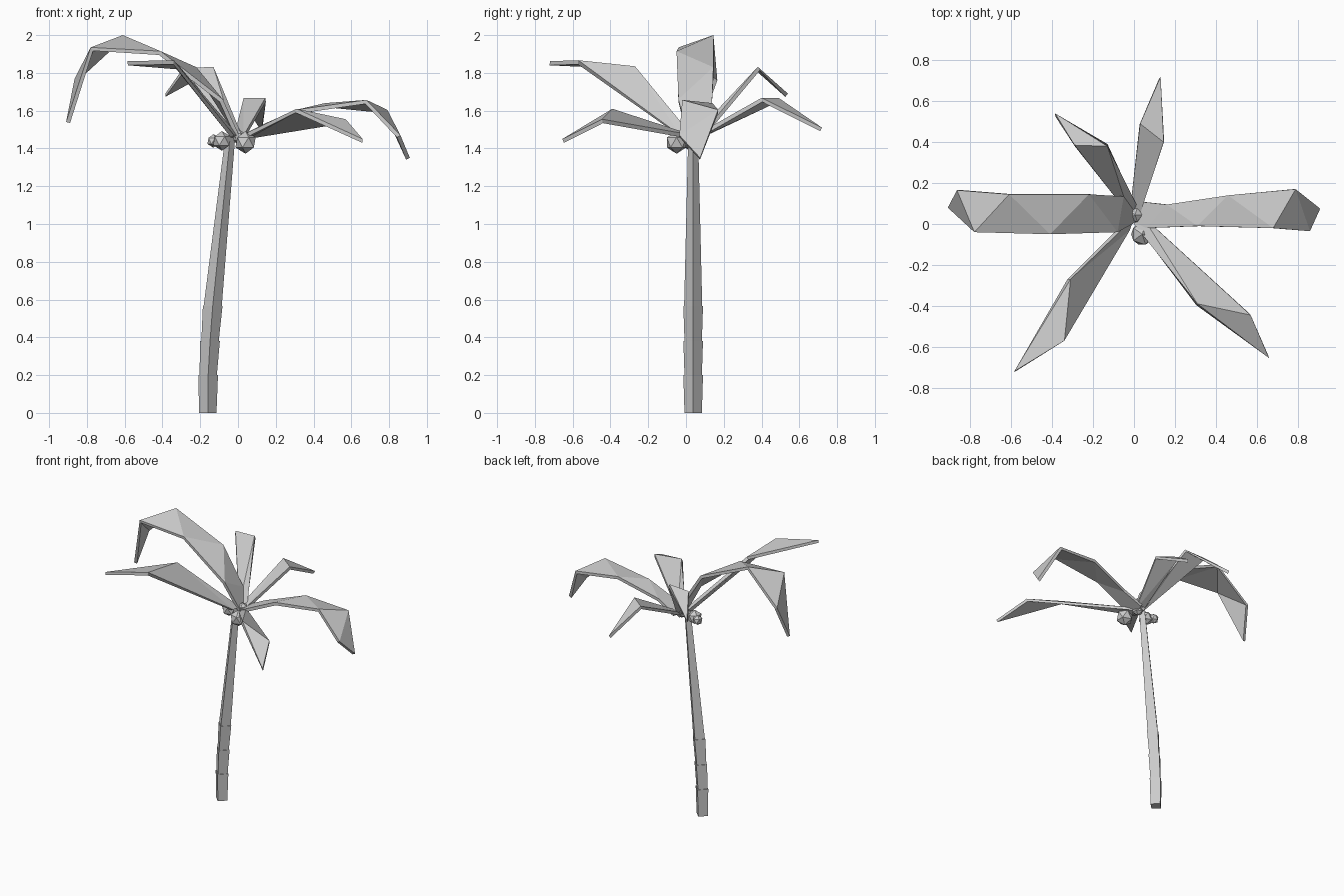
import bpy, bmesh
from mathutils import Vector


def new_object(name, bm):
    mesh = bpy.data.meshes.new(name)
    bm.to_mesh(mesh)
    bm.free()
    obj = bpy.data.objects.new(name, mesh)
    bpy.context.collection.objects.link(obj)
    return obj


def trunk_segment(name, low, high):
    """Four-sided tapered segment; each end is (x, y, z, radius)."""
    bm = bmesh.new()
    rings = []
    for x, y, z, r in (low, high):
        rings.append([bm.verts.new((x + dx * r, y + dy * r, z))
                      for dx, dy in ((1, 0), (0, 1), (-1, 0), (0, -1))])
    a, b = rings
    for i in range(4):
        j = (i + 1) % 4
        bm.faces.new((a[i], a[j], b[j], b[i]))
    bm.faces.new(a[::-1])
    bm.faces.new(b)
    return new_object(name, bm)


def frond(name, points):
    """Folded leaf: a zigzag strip of triangles with a little thickness."""
    bm = bmesh.new()
    v = [bm.verts.new(p) for p in points]
    for i in range(len(v) - 2):
        tri = (v[i], v[i + 1], v[i + 2])
        bm.faces.new(tri if i % 2 == 0 else tri[::-1])
    bm.normal_update()
    if sum(f.normal.z * f.calc_area() for f in bm.faces) < 0:
        bmesh.ops.reverse_faces(bm, faces=bm.faces[:])
    obj = new_object(name, bm)
    mod = obj.modifiers.new("thickness", 'SOLIDIFY')
    mod.thickness = 0.022
    mod.offset = -1
    return obj


# Leaning trunk with stepped lower segments
trunk_segment("trunk_base", (-0.16, 0.038, 0, 0.046), (-0.158, 0.038, 0.2, 0.052))
trunk_segment("trunk_lower", (-0.158, 0.038, 0.2, 0.046), (-0.148, 0.038, 0.38, 0.052))
trunk_segment("trunk_middle", (-0.148, 0.038, 0.38, 0.046), (-0.134, 0.038, 0.565, 0.052))
trunk_segment("trunk_upper", (-0.134, 0.038, 0.565, 0.048), (-0.04, 0.038, 1.47, 0.026))

# Two long arching fronds
frond("frond_left", [
    (0.01, 0.09, 1.45), (0.01, 0.01, 1.46), (-0.05, 0.135, 1.57),
    (-0.08, -0.04, 1.66), (-0.22, 0.145, 1.83), (-0.41, -0.05, 1.915),
    (-0.61, 0.145, 2.0), (-0.78, -0.04, 1.935), (-0.865, 0.165, 1.77),
    (-0.91, 0.08, 1.54)])
frond("frond_right", [
    (0.0, 0.01, 1.46), (0.02, 0.11, 1.47), (0.06, -0.02, 1.49),
    (0.16, 0.095, 1.54), (0.31, -0.01, 1.605), (0.46, 0.14, 1.64),
    (0.68, -0.02, 1.657), (0.79, 0.17, 1.605), (0.86, -0.035, 1.47),
    (0.91, 0.075, 1.35)])

# Four short fronds
frond("frond_front_right", [
    (0.0, 0.0, 1.46), (0.04, 0.04, 1.47), (0.31, -0.39, 1.61),
    (0.57, -0.445, 1.555), (0.66, -0.655, 1.45)])
frond("frond_front_left", [
    (0.0, 0.03, 1.47), (-0.02, -0.03, 1.47), (-0.31, -0.27, 1.835),
    (-0.34, -0.57, 1.867), (-0.585, -0.72, 1.862)])
frond("frond_back_right", [
    (-0.02, 0.06, 1.47), (0.03, 0.05, 1.47), (0.03, 0.49, 1.668),
    (0.145, 0.4, 1.668), (0.13, 0.72, 1.51)])
frond("frond_back_left", [
    (0.02, 0.08, 1.47), (-0.02, 0.04, 1.47), (-0.13, 0.38, 1.832),
    (-0.29, 0.385, 1.825), (-0.385, 0.54, 1.69)])

# Faceted coconuts under the crown
nuts = [(0.04, -0.05, 1.432, 0.06), (-0.085, 0.02, 1.44, 0.052),
        (-0.13, 0.05, 1.44, 0.036), (0.005, 0.045, 1.46, 0.04)]
for i, (x, y, z, r) in enumerate(nuts):
    bm = bmesh.new()
    bmesh.ops.create_icosphere(bm, subdivisions=1, radius=r)
    bmesh.ops.translate(bm, verts=bm.verts, vec=Vector((x, y, z)))
    new_object(f"coconut_{i + 1}", bm)
